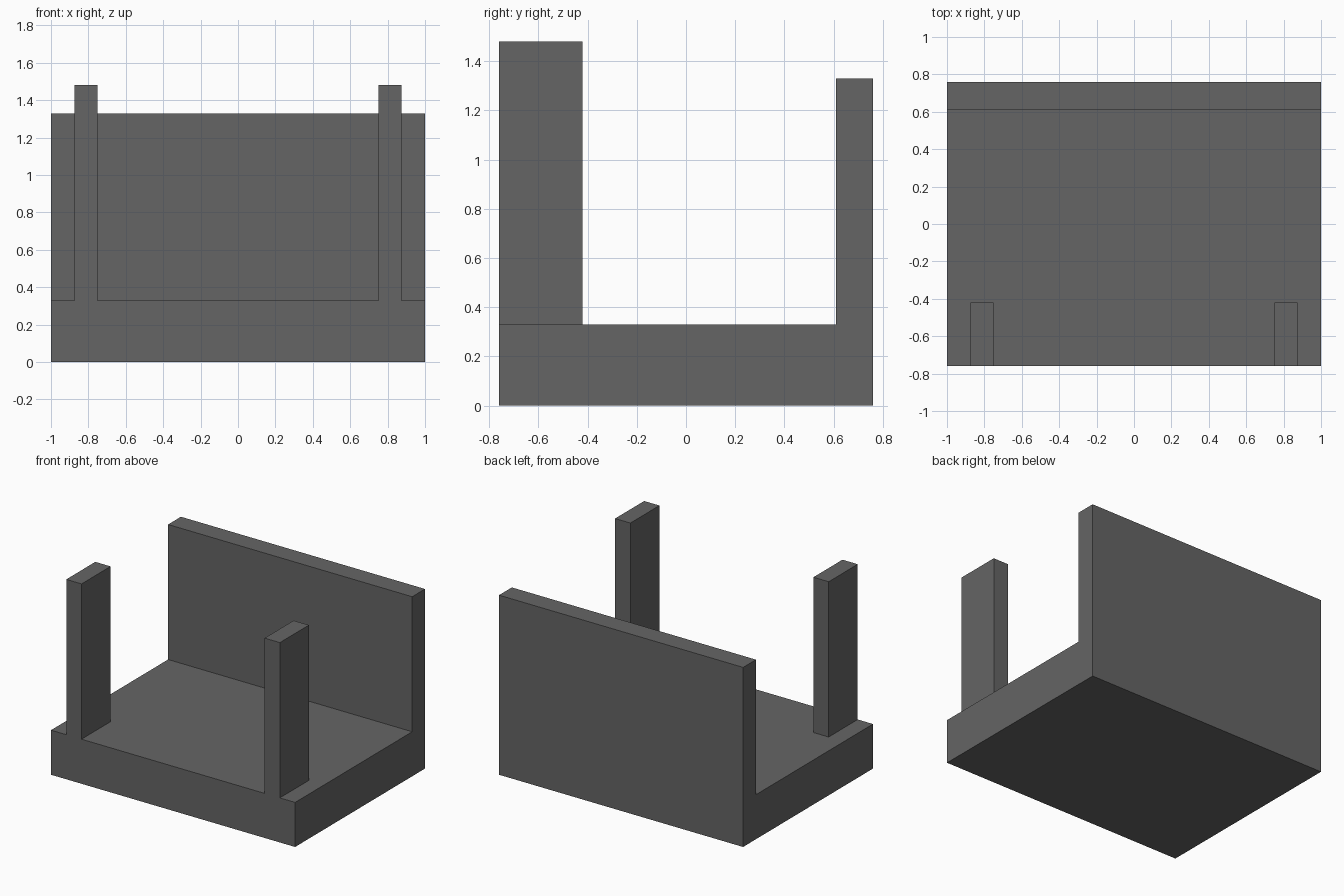
import bpy

if "Cube" in bpy.data.objects:
    bpy.data.objects.remove(bpy.data.objects["Cube"])

BASE_H = 0.33
HALF_D = 0.76

grey = bpy.data.materials.new("dark grey")
grey.diffuse_color = (0.13, 0.13, 0.13, 1)
grey.use_nodes = True
grey.node_tree.nodes["Principled BSDF"].inputs["Base Color"].default_value = grey.diffuse_color


def extrude_x(name, profile, x0, x1):
    """Solid made from a counter-clockwise (y, z) profile extruded along x."""
    n = len(profile)
    verts = [(x, y, z) for x in (x0, x1) for y, z in profile]
    faces = [tuple(reversed(range(n))), tuple(range(n, 2 * n))]
    faces += [(i, (i + 1) % n, (i + 1) % n + n, i + n) for i in range(n)]
    mesh = bpy.data.meshes.new(name)
    mesh.from_pydata(verts, [], faces)
    mesh.materials.append(grey)
    obj = bpy.data.objects.new(name, mesh)
    bpy.context.collection.objects.link(obj)
    return obj


# L-shaped body: thick base and upright back panel in one piece
extrude_x("base_and_back", [
    (-HALF_D, 0), (HALF_D, 0), (HALF_D, 1.33),
    (0.61, 1.33), (0.61, BASE_H), (-HALF_D, BASE_H)], -1, 1)

# Front posts, flush with the front edge and mirrored across the centre
posts = extrude_x("front_posts", [
    (-HALF_D, BASE_H), (-0.42, BASE_H),
    (-0.42, 1.48), (-HALF_D, 1.48)], 0.75, 0.875)
posts.modifiers.new("mirror", 'MIRROR').use_axis = (True, False, False)
